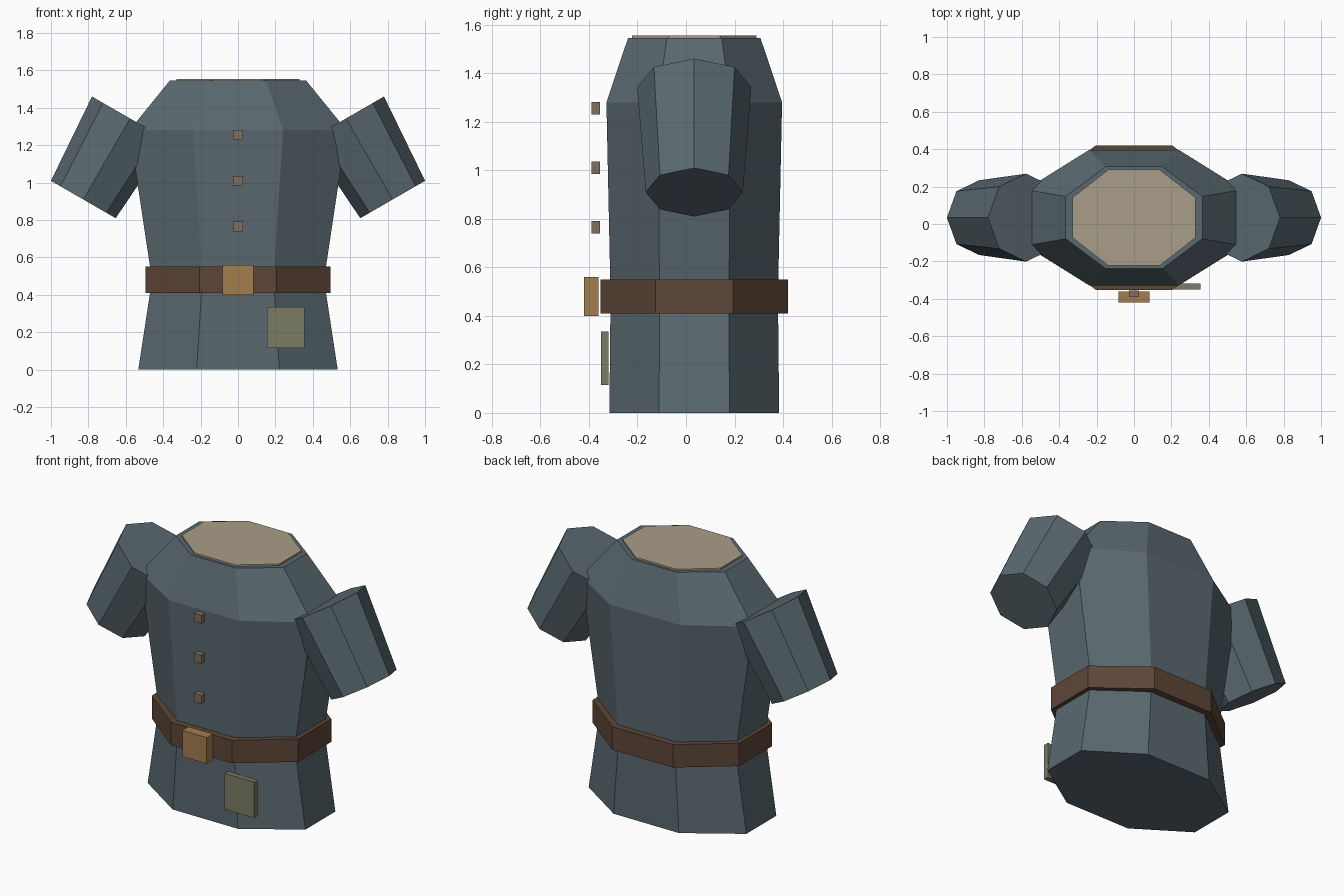
import bpy, bmesh
from math import cos, sin, pi, radians
from mathutils import Matrix, Vector

if "Cube" in bpy.data.objects:
    bpy.data.objects.remove(bpy.data.objects["Cube"])

CY = 0.034            # depth centre of the body
FLAT = 1 / cos(pi / 8)  # makes flat-sided octagons reach their half-width


def material(name, rgb):
    m = bpy.data.materials.new(name)
    m.diffuse_color = (*rgb, 1)
    m.use_nodes = True
    m.node_tree.nodes["Principled BSDF"].inputs["Base Color"].default_value = m.diffuse_color
    return m


cloth = material("cloth", (0.10, 0.14, 0.16))
leather = material("leather", (0.11, 0.062, 0.04))
brass = material("brass", (0.36, 0.21, 0.075))
horn = material("horn", (0.21, 0.16, 0.11))
canvas = material("canvas", (0.20, 0.20, 0.135))
lining = material("lining", (0.40, 0.34, 0.25))


def finish(name, bm, mat):
    bmesh.ops.recalc_face_normals(bm, faces=bm.faces)
    mesh = bpy.data.meshes.new(name)
    bm.to_mesh(mesh)
    bm.free()
    mesh.materials.append(mat)
    ob = bpy.data.objects.new(name, mesh)
    bpy.context.collection.objects.link(ob)
    return ob


def octagon_loft(name, rings, mat):
    """Stack of octagons, each given as (z, half width, half depth)."""
    bm = bmesh.new()
    loops = []
    for z, hx, hy in rings:
        angles = [pi / 8 + i * pi / 4 for i in range(8)]
        loops.append([bm.verts.new((hx * FLAT * cos(a), CY + hy * FLAT * sin(a), z))
                      for a in angles])
    for lo, hi in zip(loops, loops[1:]):
        for i in range(8):
            j = (i + 1) % 8
            bm.faces.new((lo[i], lo[j], hi[j], hi[i]))
    bm.faces.new(loops[0])
    bm.faces.new(loops[-1])
    return finish(name, bm, mat)


def box(name, centre, size, mat):
    bm = bmesh.new()
    bmesh.ops.create_cube(bm, size=1, matrix=Matrix.Translation(centre)
                          @ Matrix.Diagonal((*size, 1)))
    return finish(name, bm, mat)


# Body, neck opening and belt
octagon_loft("tunic_body", [(0, 0.533, 0.35), (0.48, 0.46, 0.345),
                            (1.28, 0.58, 0.362), (1.545, 0.365, 0.273)], cloth)
octagon_loft("neck_opening", [(1.53, 0.33, 0.257), (1.555, 0.33, 0.257)], lining)
octagon_loft("belt", [(0.41, 0.495, 0.386), (0.55, 0.495, 0.386)], leather)

# Tapered sleeves, angled down and outward
for side, label in ((1, "left"), (-1, "right")):
    top = Vector((side * 0.577, CY, 1.3425))
    cuff = Vector((side * 0.827, CY, 0.9095))
    bm = bmesh.new()
    bmesh.ops.create_cone(bm, cap_ends=True, segments=8, radius1=0.2, radius2=0.235,
                          depth=(top - cuff).length,
                          matrix=Matrix.Translation((top + cuff) / 2)
                          @ Matrix.Rotation(radians(-30 * side), 4, 'Y'))
    finish(label + "_sleeve", bm, cloth)

# Buttons, buckle and pocket
for i, z in enumerate((1.255, 1.01, 0.765)):
    box(f"button_{i + 1}", (0, -0.372, z), (0.052, 0.035, 0.052), horn)
box("buckle", (0, -0.39, 0.48), (0.165, 0.06, 0.16), brass)
box("pocket", (0.255, -0.335, 0.225), (0.2, 0.032, 0.22), canvas)
